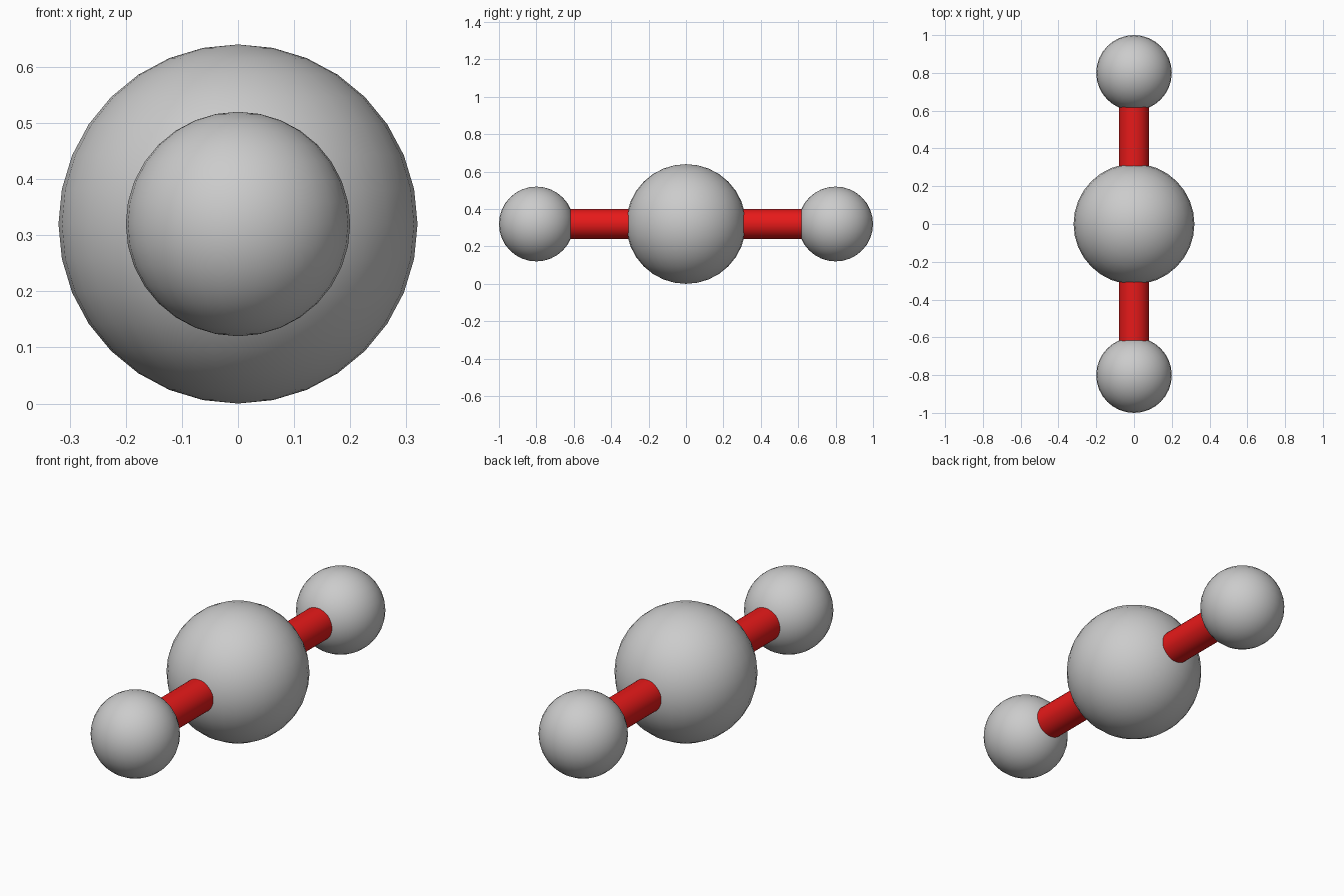
import bpy
from math import pi

if "Cube" in bpy.data.objects:
    bpy.data.objects.remove(bpy.data.objects["Cube"])

CENTRE_Z = 0.32

red = bpy.data.materials.new("bond_red")
red.diffuse_color = (0.8, 0.01, 0.01, 1)
red.use_nodes = True
red.node_tree.nodes["Principled BSDF"].inputs["Base Color"].default_value = red.diffuse_color


def ball(name, y, radius):
    bpy.ops.mesh.primitive_uv_sphere_add(segments=32, ring_count=16, radius=radius,
                                         location=(0, y, CENTRE_Z))
    obj = bpy.context.object
    obj.name = name
    bpy.ops.object.shade_smooth()


def bond(name, y_start, y_end):
    bpy.ops.mesh.primitive_cylinder_add(vertices=32, radius=0.08, depth=abs(y_end - y_start),
                                        location=(0, (y_start + y_end) / 2, CENTRE_Z),
                                        rotation=(pi / 2, 0, 0))
    obj = bpy.context.object
    obj.name = name
    obj.data.materials.append(red)
    bpy.ops.object.shade_smooth_by_angle()


# Large central atom
ball("centre_atom", 0, 0.32)

# Small outer atom and its bond on each side; bond ends sit just inside the balls
for side, s in (("front", -1), ("back", 1)):
    ball(side + "_atom", s * 0.8, 0.2)
    bond(side + "_bond", s * 0.28, s * 0.64)
